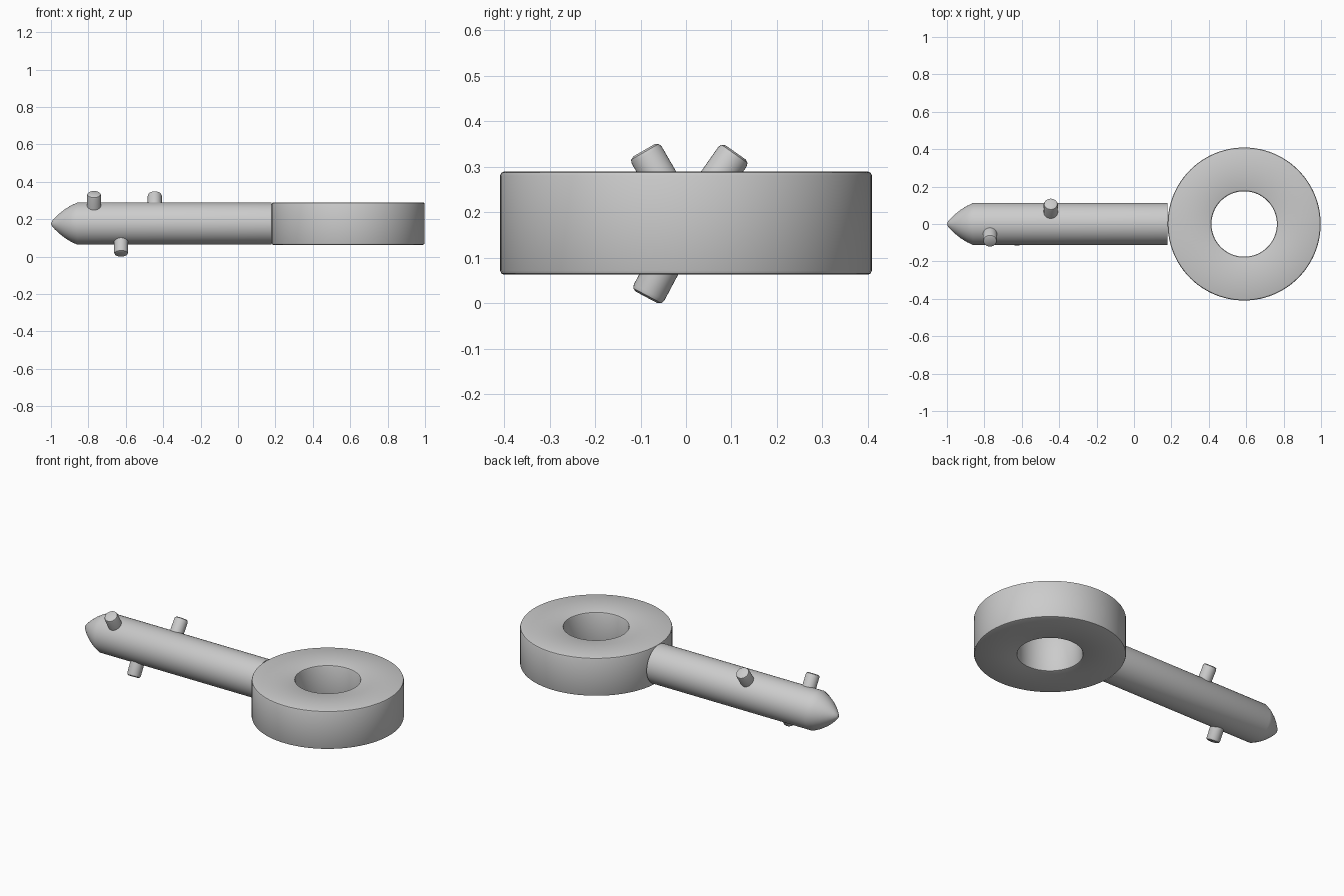
import bpy, bmesh
from math import radians, sin, cos, pi
from mathutils import Matrix, Vector

if "Cube" in bpy.data.objects:
    bpy.data.objects.remove(bpy.data.objects["Cube"])

AXIS_Z = 0.176   # height of the shaft axis


def lathe(name, profile, matrix, steps=64, closed=False):
    """Spin (radius, height) points around local z, then place with matrix."""
    bm = bmesh.new()
    rings = []
    for r, h in profile:
        if r < 1e-6:
            rings.append([bm.verts.new((0, 0, h))] * steps)
        else:
            rings.append([bm.verts.new((r * cos(2 * pi * i / steps),
                                        r * sin(2 * pi * i / steps), h))
                          for i in range(steps)])
    pairs = list(zip(rings, rings[1:]))
    if closed:
        pairs.append((rings[-1], rings[0]))
    for a, b in pairs:
        for i in range(steps):
            j = (i + 1) % steps
            bm.faces.new(dict.fromkeys((a[i], a[j], b[j], b[i])))
    bmesh.ops.recalc_face_normals(bm, faces=bm.faces)
    mesh = bpy.data.meshes.new(name)
    bm.to_mesh(mesh)
    bm.free()
    mesh.transform(matrix)
    obj = bpy.data.objects.new(name, mesh)
    bpy.context.collection.objects.link(obj)
    bpy.ops.object.select_all(action='DESELECT')
    obj.select_set(True)
    bpy.context.view_layer.objects.active = obj
    bpy.ops.object.shade_smooth_by_angle(angle=radians(30))
    return obj


# Ring handle with softened rims
R, r, h, b = 0.409, 0.175, 0.1135, 0.009
lathe("ring_handle",
      [(r + b, -h), (R - b, -h), (R - b * 0.3, -h + b * 0.3), (R, -h + b),
       (R, h - b), (R - b * 0.3, h - b * 0.3), (R - b, h),
       (r + b, h), (r + b * 0.3, h - b * 0.3), (r, h - b),
       (r, -h + b), (r + b * 0.3, -h + b * 0.3)],
      Matrix.Translation((0.589, 0, AXIS_Z)), steps=96, closed=True)

# Shaft with pointed, slightly bulging nose, lying along x
lathe("shaft",
      [(0, 0), (0.014, 0.006), (0.03, 0.02), (0.052, 0.043), (0.076, 0.073),
       (0.097, 0.107), (0.112, 0.14), (0.112, 1.18), (0, 1.18)],
      Matrix.Translation((-1, 0, AXIS_Z)) @ Matrix.Rotation(pi / 2, 4, 'Y'))

# Pins radiating from the shaft: x position, angle in the yz plane, reach
PINS = [(-0.77, 120, 0.185), (-0.625, 242, 0.185), (-0.445, 55, 0.19)]
for n, (x, angle, reach) in enumerate(PINS, 1):
    a = radians(angle)
    turn = Vector((0, cos(a), sin(a))).to_track_quat('Z', 'Y').to_matrix().to_4x4()
    lathe(f"pin_{n}",
          [(0, 0.04), (0.038, 0.04), (0.038, reach - 0.012),
           (0.035, reach - 0.004), (0.027, reach), (0, reach)],
          Matrix.Translation((x, 0, AXIS_Z)) @ turn, steps=32)
